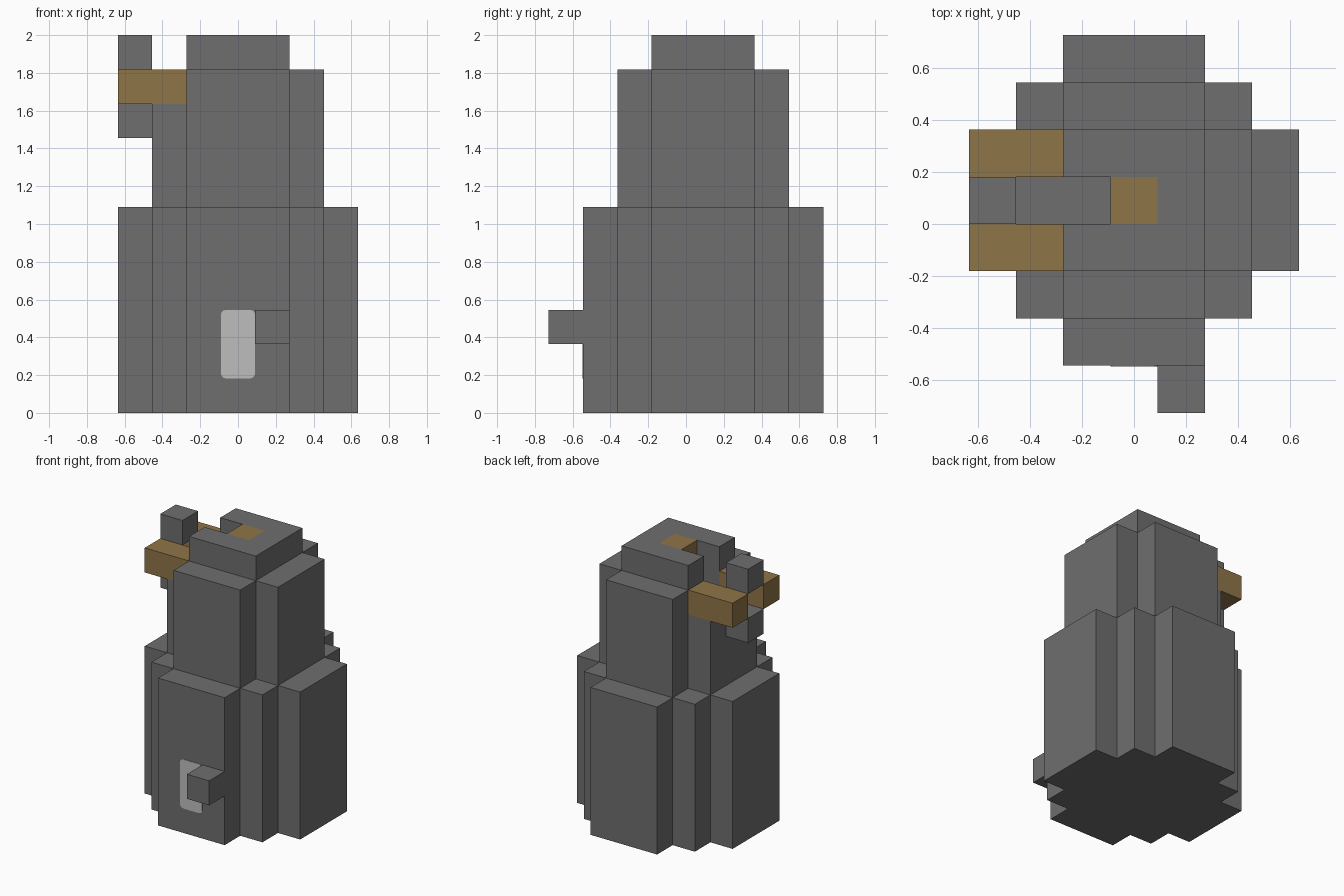
import bpy, bmesh, math

U = 2 / 11  # one block

cube = bpy.data.objects.get("Cube")
if cube:
    bpy.data.objects.remove(cube, do_unlink=True)


def material(name, rgb):
    m = bpy.data.materials.new(name)
    m.use_nodes = True
    m.diffuse_color = (*rgb, 1)
    bsdf = m.node_tree.nodes["Principled BSDF"]
    bsdf.inputs["Base Color"].default_value = (*rgb, 1)
    bsdf.inputs["Roughness"].default_value = 0.9
    return m


stone = material("grey_stone", (0.156, 0.156, 0.156))
wood = material("brown_wood", (0.275, 0.178, 0.065))
pale = material("pale_grey", (0.515, 0.515, 0.515))


def make_object(name, bm, mat):
    bmesh.ops.recalc_face_normals(bm, faces=bm.faces)
    mesh = bpy.data.meshes.new(name)
    bm.to_mesh(mesh)
    bm.free()
    mesh.materials.append(mat)
    obj = bpy.data.objects.new(name, mesh)
    bpy.context.collection.objects.link(obj)
    return obj


def prism(name, outline, z0, z1, mat):
    """Extrude a plan outline, measured in blocks, from z0 to z1."""
    bm = bmesh.new()
    face = bm.faces.new([bm.verts.new((x * U, y * U, z0 * U)) for x, y in outline])
    top = bmesh.ops.extrude_face_region(bm, geom=[face])["geom"]
    verts = [v for v in top if isinstance(v, bmesh.types.BMVert)]
    bmesh.ops.translate(bm, verts=verts, vec=(0, 0, (z1 - z0) * U))
    return make_object(name, bm, mat)


def block(name, x0, x1, y0, y1, z0, z1, mat):
    return prism(name, [(x0, y0), (x1, y0), (x1, y1), (x0, y1)], z0, z1, mat)


def stepped_round(radii):
    """Stepped circle outline about y = 0.5, from paired half widths."""
    quarter = [(radii[0], radii[-1])]
    for i in range(1, len(radii)):
        a, b = radii[-i], radii[i - 1]
        quarter = quarter + [(radii[i - 1], a)] if i > 1 else quarter
        quarter.append((b, radii[-i - 1]))
        quarter.append((radii[i], radii[-i - 1]))
    quarter.append((radii[-1], radii[0]))
    corner = list(dict.fromkeys(quarter))
    pts = []
    for k in range(4):
        c, s = round(math.cos(k * math.pi / 2)), round(math.sin(k * math.pi / 2))
        pts += [(x * c - y * s, x * s + y * c + 0.5) for x, y in reversed(corner)]
    return list(dict.fromkeys(pts))


# Tower tiers
prism("base_tier", stepped_round([1.5, 2.5, 3.5]), 0, 6, stone)
prism("middle_tier", stepped_round([1.5, 2.5]), 6, 9, stone)
prism("collar", [(-1.5, -2), (1.5, -2), (1.5, -1), (2.5, -1), (2.5, 2), (1.5, 2),
                 (1.5, 3), (-1.5, 3), (-1.5, 1), (-.5, 1), (-.5, 0), (-1.5, 0)],
      9, 10, stone)
prism("cap", [(-1.5, -1), (1.5, -1), (1.5, 2), (-1.5, 2),
              (-1.5, 1), (.5, 1), (.5, 0), (-1.5, 0)], 10, 11, stone)
block("cap_plug", -.5, .5, 0, 1, 10, 11, wood)

# Spout: two side bars with stones above and below the gap
for side, y in (("front", -1), ("back", 1)):
    block(side + "_spout_bar", -3.5, -1.5, y, y + 1, 9, 10, wood)
for level, z in (("lower", 8), ("upper", 10)):
    block(level + "_spout_stone", -3.5, -2.5, 0, 1, z, z + 1, stone)

# Front knob
block("front_knob", .5, 1.5, -4, -3, 2, 3, stone)

# Front plate with rounded corners
bm = bmesh.new()
r, hw, hh = 0.15, 0.5, 1.0
ring = []
for k, (sx, sz) in enumerate([(1, 1), (-1, 1), (-1, -1), (1, -1)]):
    for j in range(4):
        a = (k + j / 3) * math.pi / 2
        x = sx * (hw - r) + r * math.cos(a)
        z = 2 + sz * (hh - r) + r * math.sin(a)
        ring.append(bm.verts.new((x * U, -3 * U, z * U)))
face = bm.faces.new(ring)
geom = bmesh.ops.extrude_face_region(bm, geom=[face])["geom"]
bmesh.ops.translate(bm, verts=[v for v in geom if isinstance(v, bmesh.types.BMVert)],
                    vec=(0, -0.003, 0))
make_object("front_plate", bm, pale)
